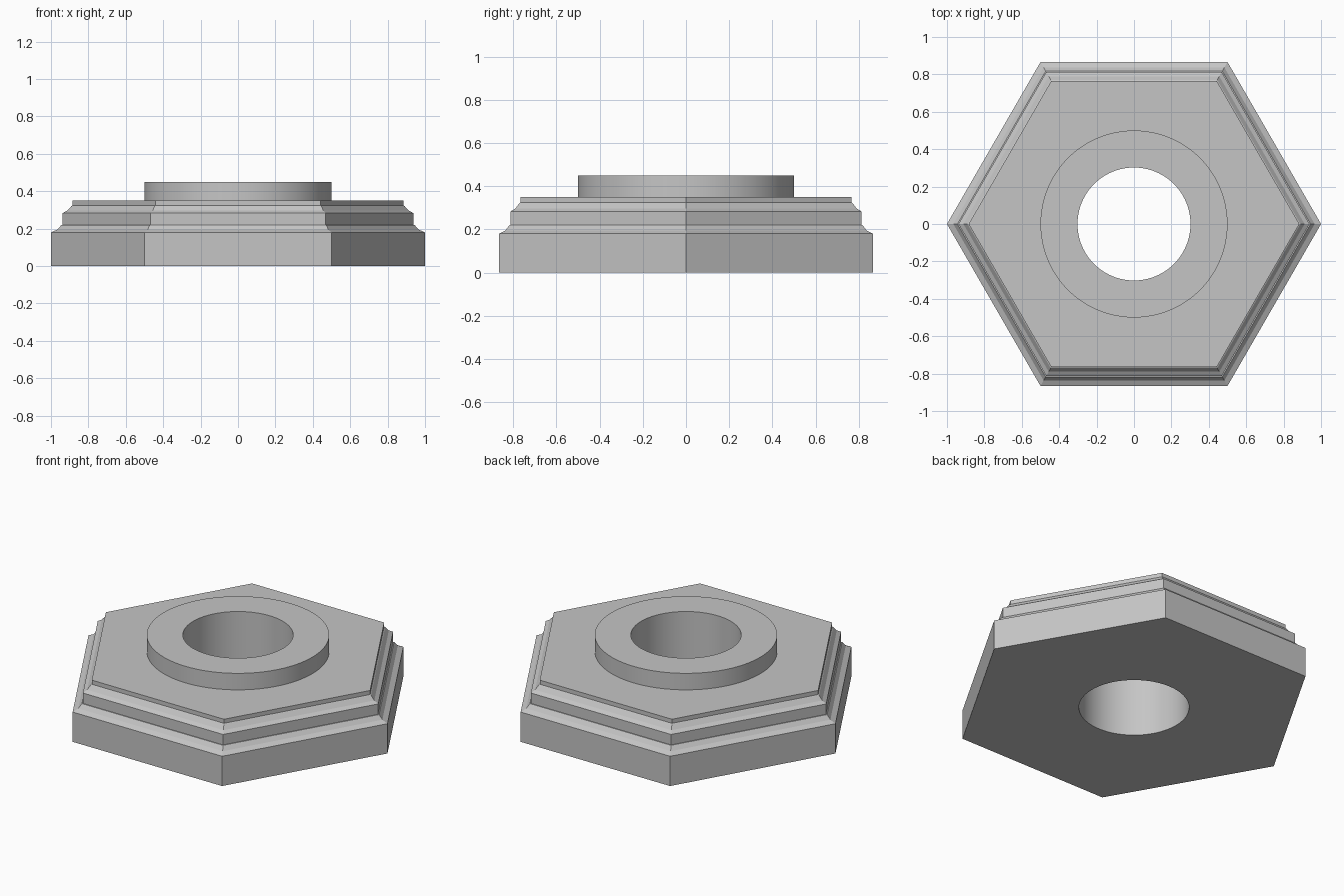
import bpy, bmesh
from math import cos, sin, tau

cube = bpy.data.objects.get("Cube")
if cube:
    bpy.data.objects.remove(cube, do_unlink=True)

SIDES, ROUND = 6, 96
STEP = ROUND // SIDES

# Plain grey
grey = bpy.data.materials.new("plain grey")
grey.use_nodes = True
color = (0.56, 0.56, 0.56, 1)
grey.diffuse_color = color
grey.node_tree.nodes["Principled BSDF"].inputs["Base Color"].default_value = color

bm = bmesh.new()


def ring(radius, z, count):
    return [bm.verts.new((radius * cos(tau * i / count), radius * sin(tau * i / count), z))
            for i in range(count)]


def wall(a, b, smooth=False):
    """Quads between two rings of equal count."""
    n = len(a)
    for i in range(n):
        j = (i + 1) % n
        bm.faces.new((a[i], a[j], b[j], b[i])).smooth = smooth


def hex_to_round(hexagon, circle):
    """Flat panels from each hexagon side to its arc of the circle."""
    for i in range(SIDES):
        arc = [circle[(i * STEP + k) % ROUND] for k in range(STEP + 1)]
        bm.faces.new([hexagon[i], hexagon[(i + 1) % SIDES]] + arc[::-1])


# Stepped hexagonal plinth with two coved mouldings
profile = [(1, 0), (1, .18), (.966, .195), (.944, .22), (.938, .22), (.938, .283),
           (.912, .297), (.89, .322), (.884, .325), (.884, .35)]
plinth = [ring(r, z, SIDES) for r, z in profile]
for low, high in zip(plinth, plinth[1:]):
    wall(low, high)

# Round collar and the bore through the whole piece
collar_foot = ring(.5, .35, ROUND)
collar_rim = ring(.5, .45, ROUND)
bore_top = ring(.302, .45, ROUND)
bore_foot = ring(.302, 0, ROUND)
hex_to_round(plinth[-1], collar_foot)
wall(collar_foot, collar_rim, True)
wall(collar_rim, bore_top)
wall(bore_top, bore_foot, True)
hex_to_round(plinth[0], bore_foot)

bmesh.ops.recalc_face_normals(bm, faces=bm.faces)

# Crisp rims next to the smooth round walls
for edge in bm.edges:
    if len(edge.link_faces) == 2 and edge.calc_face_angle() > 0.2:
        edge.smooth = False

mesh = bpy.data.meshes.new("hexagonal_base")
bm.to_mesh(mesh)
bm.free()
mesh.materials.append(grey)
bpy.context.collection.objects.link(bpy.data.objects.new("hexagonal_base", mesh))
